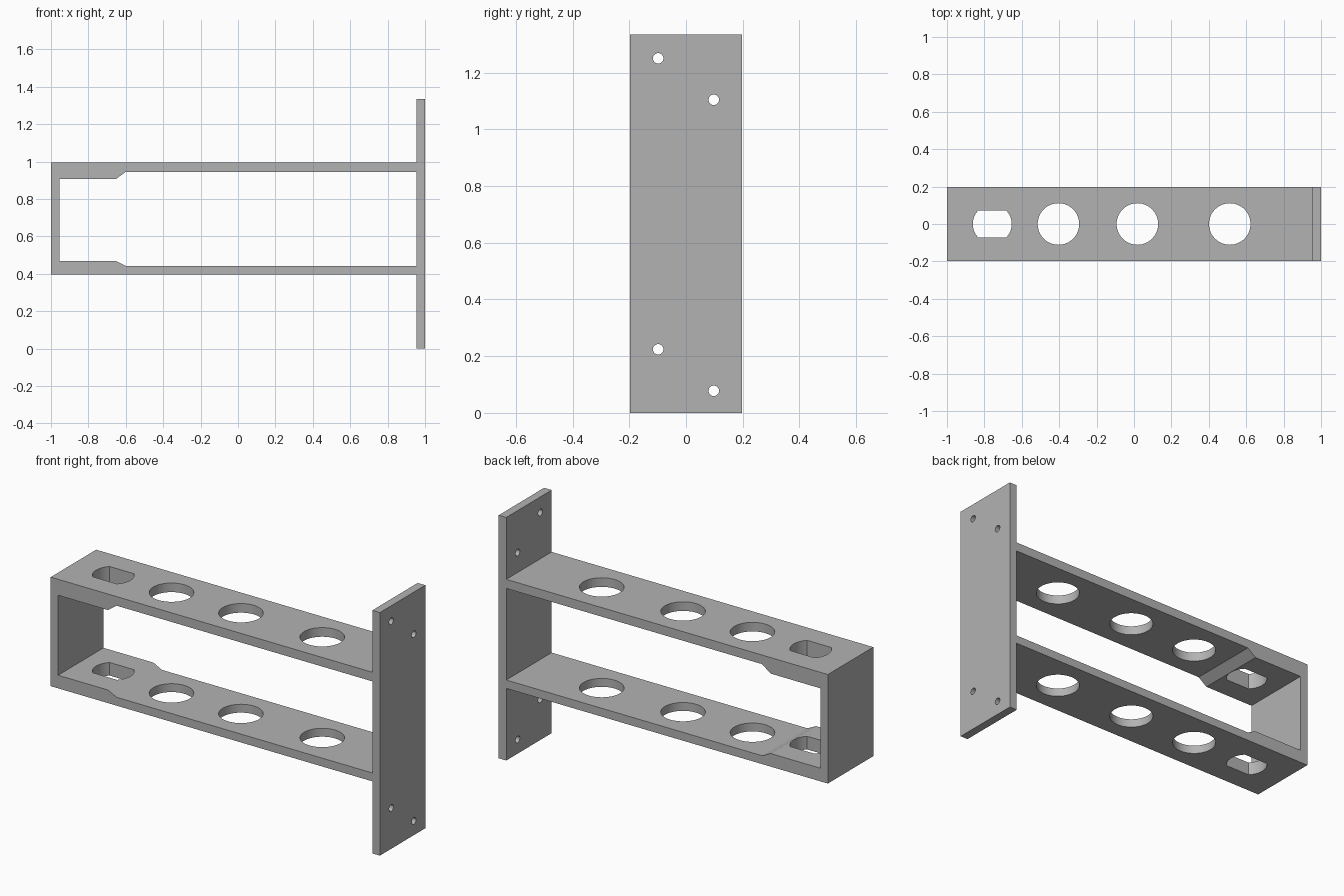
import bpy, bmesh, math
from mathutils import Vector

cube = bpy.data.objects.get("Cube")
if cube:
    bpy.data.objects.remove(cube, do_unlink=True)

grey = bpy.data.materials.new("plain grey")
grey.use_nodes = True
colour = (0.45, 0.45, 0.45, 1)
grey.diffuse_color = colour
grey.node_tree.nodes["Principled BSDF"].inputs["Base Color"].default_value = colour

HALF_WIDTH = 0.197
BOTTOM, TOP = 0.396, 0.995      # outer faces of the two arms
PLATE_X, PLATE_TOP = 0.954, 1.335


def prism(name, points, push):
    """Extrude a closed flat outline along a vector."""
    bm = bmesh.new()
    face = bm.faces.new([bm.verts.new(p) for p in points])
    result = bmesh.ops.extrude_face_region(bm, geom=[face])
    verts = [g for g in result["geom"] if isinstance(g, bmesh.types.BMVert)]
    bmesh.ops.translate(bm, verts=verts, vec=Vector(push))
    bmesh.ops.recalc_face_normals(bm, faces=bm.faces)
    mesh = bpy.data.meshes.new(name)
    bm.to_mesh(mesh)
    bm.free()
    mesh.materials.append(grey)
    obj = bpy.data.objects.new(name, mesh)
    bpy.context.collection.objects.link(obj)
    return obj


def circle(radius, count):
    steps = [2 * math.pi * i / count for i in range(count)]
    return [(radius * math.cos(a), radius * math.sin(a)) for a in steps]


def cut(target, cutter):
    """Subtract the cutter and remove it."""
    mod = target.modifiers.new("cut", "BOOLEAN")
    mod.operation = "DIFFERENCE"
    mod.solver = "EXACT"
    mod.object = cutter
    bpy.context.view_layer.objects.active = target
    bpy.ops.object.modifier_apply(modifier=mod.name)
    bpy.data.objects.remove(cutter, do_unlink=True)


# Side outline: arms, end wall and mounting plate in one solid
outline = [(-1, BOTTOM), (PLATE_X, BOTTOM), (PLATE_X, 0), (1, 0),
           (1, PLATE_TOP), (PLATE_X, PLATE_TOP), (PLATE_X, TOP), (-1, TOP)]
bracket = prism("wall_bracket", [(x, -HALF_WIDTH, z) for x, z in outline],
                (0, 2 * HALF_WIDTH, 0))

# Opening between the arms, narrower beside the thick pads
opening = [(-0.955, 0.468), (-0.652, 0.468), (-0.6, 0.442), (PLATE_X, 0.442),
           (PLATE_X, 0.945), (-0.6, 0.945), (-0.652, 0.907), (-0.955, 0.907)]
cut(bracket, prism("opening_cutter", [(x, -0.5, z) for x, z in opening], (0, 1, 0)))

# Round lightening holes through both arms
for cx in (-0.404, 0.018, 0.512):
    ring = [(cx + x, y, 0.2) for x, y in circle(0.111, 64)]
    cut(bracket, prism("arm_hole_cutter", ring, (0, 0, 1)))

# Round slot with two flat sides through both pads
radius, flat = 0.104, 0.0735
bend = math.asin(flat / radius)
arc = [bend * (2 * i / 16 - 1) for i in range(17)]
arc += [a + math.pi for a in arc]
slot = [(-0.758 + radius * math.cos(a), radius * math.sin(a), 0.2) for a in arc]
cut(bracket, prism("slot_cutter", slot, (0, 0, 1)))

# Staggered screw holes through the mounting plate
for y, z in ((-0.098, 1.25), (0.098, 1.104), (-0.098, 0.224), (0.098, 0.078)):
    ring = [(0.9, y + a, z + b) for a, b in circle(0.0185, 32)]
    cut(bracket, prism("screw_hole_cutter", ring, (0.2, 0, 0)))

# Smooth hole walls, crisp edges
bpy.ops.object.select_all(action="DESELECT")
bracket.select_set(True)
bpy.context.view_layer.objects.active = bracket
bpy.ops.object.shade_smooth_by_angle(angle=math.radians(20))
